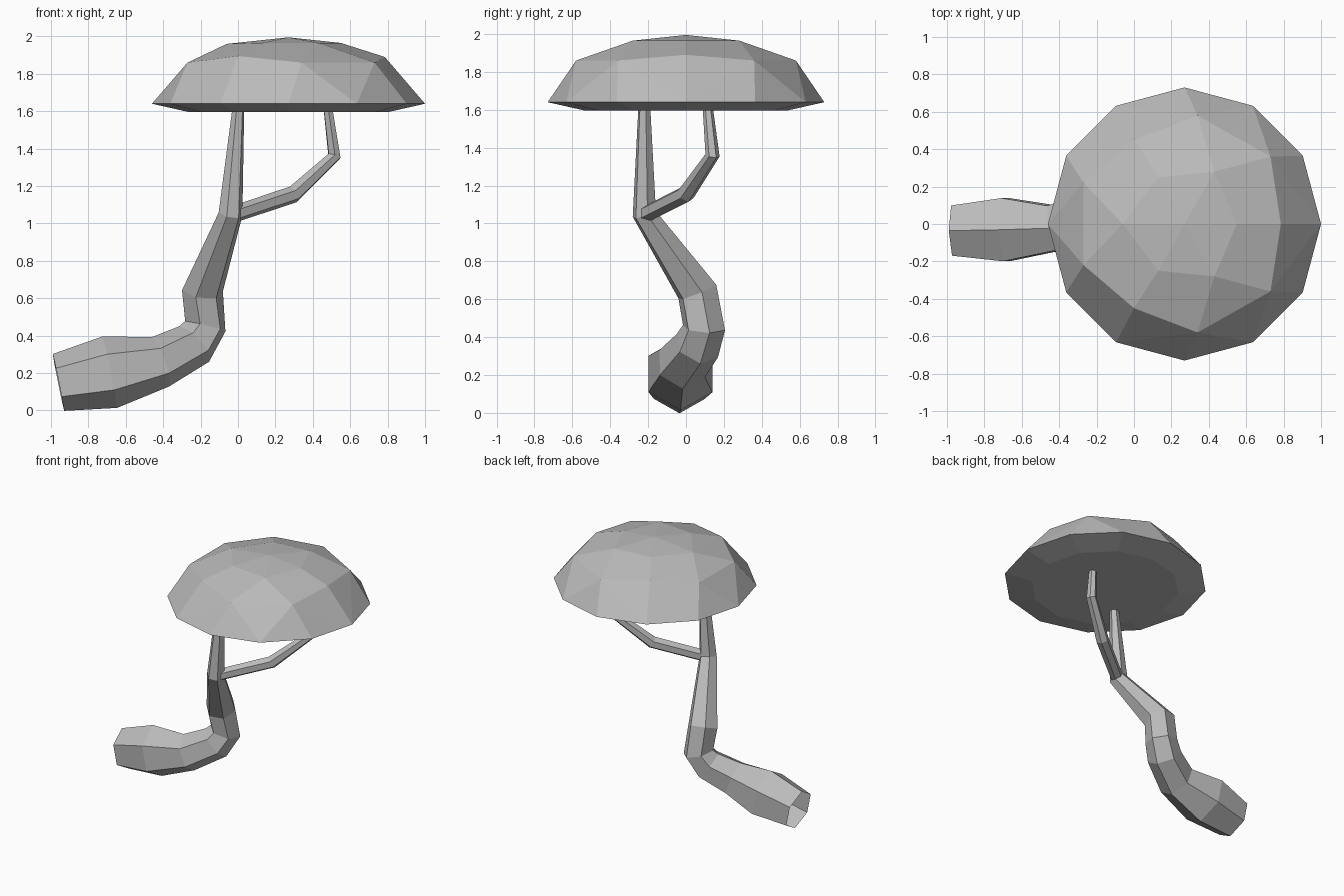
import bpy, bmesh, math
from mathutils import Vector

cube = bpy.data.objects.get("Cube")
if cube:
    bpy.data.objects.remove(cube)

grey = bpy.data.materials.new("plain grey")
grey.use_nodes = True
GREY = (0.5, 0.5, 0.5, 1)
grey.diffuse_color = GREY
grey.node_tree.nodes["Principled BSDF"].inputs["Base Color"].default_value = GREY


def finish(bm, name):
    bmesh.ops.recalc_face_normals(bm, faces=bm.faces)
    mesh = bpy.data.meshes.new(name)
    bm.to_mesh(mesh)
    bm.free()
    mesh.materials.append(grey)
    obj = bpy.data.objects.new(name, mesh)
    bpy.context.collection.objects.link(obj)
    return obj


def limb(name, stations, sides=6):
    """Open faceted tube through (x, y, z, radius) stations."""
    bm = bmesh.new()
    pts = [Vector(s[:3]) for s in stations]
    dirs = [(b - a).normalized() for a, b in zip(pts, pts[1:])]
    up, last, previous = Vector((0, 0, 1)), None, None
    for i, p in enumerate(pts):
        tangent = (dirs[max(i - 1, 0)] + dirs[min(i, len(dirs) - 1)]).normalized()
        if previous:
            up = previous.rotation_difference(tangent) @ up
        up = (up - tangent * up.dot(tangent)).normalized()
        side = tangent.cross(up)
        ring = []
        for k in range(sides):
            a = math.tau * k / sides
            ring.append(bm.verts.new(p + (up * math.cos(a) + side * math.sin(a)) * stations[i][3]))
        if last:
            for k in range(sides):
                n = (k + 1) % sides
                bm.faces.new((last[k], last[n], ring[n], ring[k]))
        last, previous = ring, tangent
    return finish(bm, name)


# Bent trunk, thick at the root and thin under the crown
limb("trunk", [
    (-0.96, -0.035, 0.15, 0.155), (-0.685, -0.03, 0.205, 0.195),
    (-0.415, -0.02, 0.26, 0.14), (-0.235, 0.06, 0.355, 0.125),
    (-0.175, 0.095, 0.45, 0.115), (-0.19, 0.06, 0.64, 0.112),
    (-0.04, -0.22, 1.05, 0.066), (0.005, -0.22, 1.66, 0.03)])

# Side branch
limb("branch", [
    (-0.02, -0.21, 1.05, 0.045), (0.295, 0.0, 1.155, 0.047),
    (0.515, 0.14, 1.36, 0.038), (0.475, 0.11, 1.66, 0.025)])

# Faceted dome crown: apex, mirrored upper rings, rim and underside
CENTRE = 0.27
points = [(CENTRE, 0, 1.995), (0.55, 0, 1.965), (-0.06, 0, 1.96), (0.785, 0, 1.89)]
for x, y, z in [(0.13, 0.25, 1.965), (0.43, 0.28, 1.965), (0.73, 0.36, 1.86),
                (0.34, 0.58, 1.86), (0.0, 0.45, 1.895), (-0.27, 0.22, 1.86)]:
    points += [(x, y, z), (x, -y, z)]
for k in range(12):
    c, s = math.cos(math.tau * k / 12), math.sin(math.tau * k / 12)
    points.append((CENTRE + 0.73 * c, 0.73 * s, 1.64))
    points.append((CENTRE + 0.53 * c, 0.53 * s, 1.595))
bm = bmesh.new()
for p in points:
    bm.verts.new(p)
bmesh.ops.convex_hull(bm, input=bm.verts)
bmesh.ops.dissolve_limit(bm, angle_limit=math.radians(1), verts=bm.verts, edges=bm.edges)
finish(bm, "crown")
